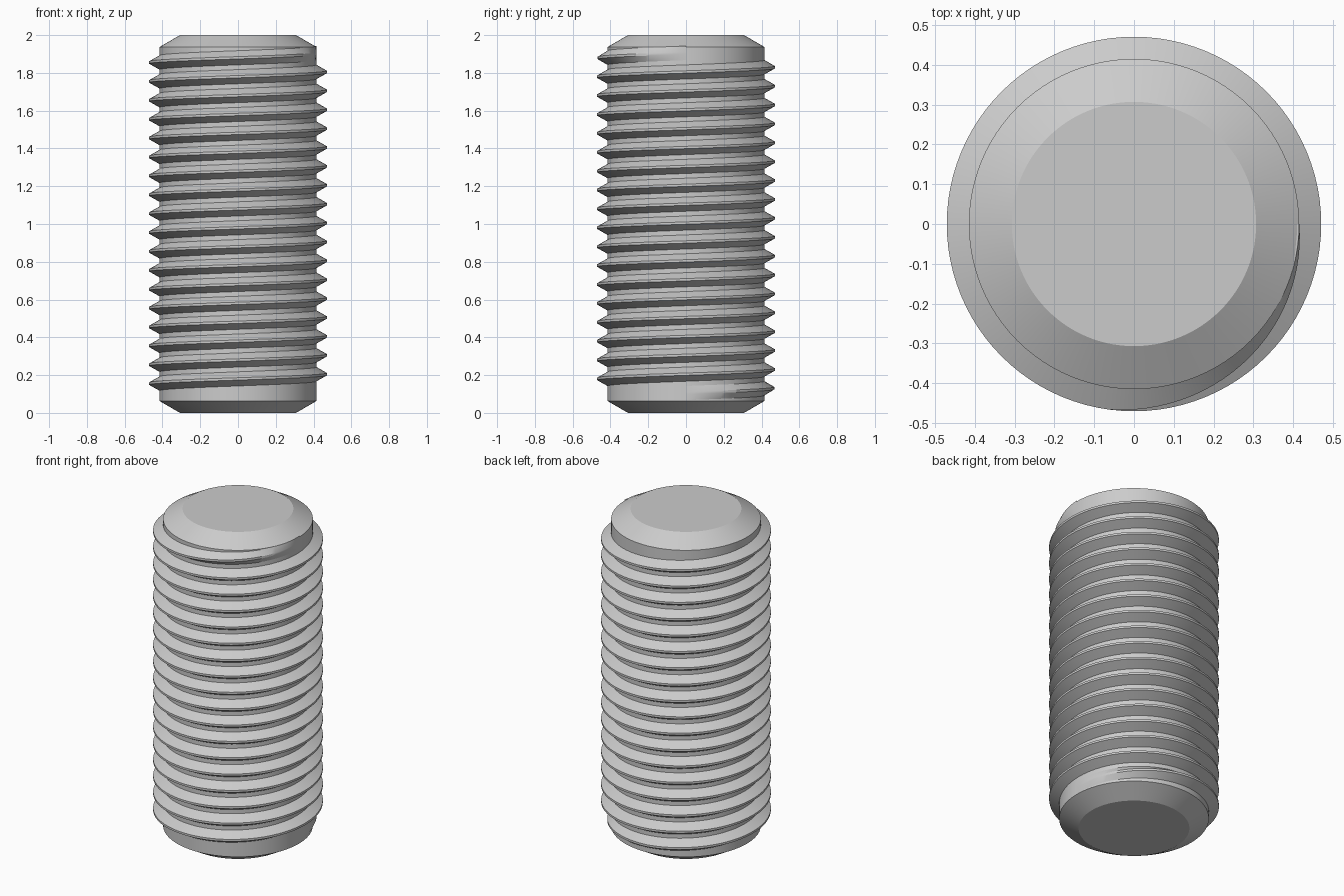
import bpy, bmesh, math

if "Cube" in bpy.data.objects:
    bpy.data.objects.remove(bpy.data.objects["Cube"], do_unlink=True)

CORE_R, CREST_R, END_R = 0.415, 0.47, 0.307
HEIGHT, CHAMFER = 2.0, 0.0625
PITCH, TURNS, START_Z = 0.1, 18, 0.105
SEG = 96                      # segments per turn
TAPER = 0.27                  # run-in and run-out length, in turns

steel = bpy.data.materials.new("grey steel")
steel.use_nodes = True
GREY = (0.6, 0.6, 0.6, 1)
steel.diffuse_color = GREY
steel.node_tree.nodes["Principled BSDF"].inputs["Base Color"].default_value = GREY


def finish(bm, name):
    bmesh.ops.recalc_face_normals(bm, faces=bm.faces)
    mesh = bpy.data.meshes.new(name)
    bm.to_mesh(mesh)
    bm.free()
    mesh.materials.append(steel)
    obj = bpy.data.objects.new(name, mesh)
    bpy.context.collection.objects.link(obj)
    bpy.ops.object.select_all(action="DESELECT")
    obj.select_set(True)
    bpy.context.view_layer.objects.active = obj
    bpy.ops.object.shade_smooth_by_angle(angle=math.radians(25))
    return obj


def skin(bm, rings, closed):
    """Bridge successive rings of points and cap both ends."""
    loops = [[bm.verts.new(p) for p in ring] for ring in rings]
    n = len(loops[0])
    for a, b in zip(loops, loops[1:]):
        for i in range(n if closed else n - 1):
            j = (i + 1) % n
            bm.faces.new((a[i], a[j], b[j], b[i]))
    bm.faces.new(loops[0])
    bm.faces.new(loops[-1])


def polar(r, turn, z):
    a = math.tau * turn
    return (r * math.cos(a), r * math.sin(a), z)


# Chamfered cylindrical core
bm = bmesh.new()
profile = [(END_R, 0), (CORE_R, CHAMFER),
           (CORE_R, HEIGHT - CHAMFER), (END_R, HEIGHT)]
skin(bm, [[polar(r, i / SEG, z) for i in range(SEG)] for r, z in profile], True)
finish(bm, "stud_core")

# Right-handed helical ridge, fading in and out at its ends
bm = bmesh.new()
rings = []
base, flat, root = PITCH * 0.375, PITCH / 16, CORE_R - 0.005
for s in range(TURNS * SEG + 1):
    turn = s / SEG
    fade = min(1, turn / TAPER, (TURNS - turn) / TAPER)
    crest = CORE_R + 0.0005 + (CREST_R - CORE_R) * fade
    z = START_Z + PITCH * turn
    section = [(root, -base), (CORE_R, -base), (crest, -flat),
               (crest, flat), (CORE_R, base), (root, base)]
    rings.append([polar(r, turn, z + dz) for r, dz in section])
skin(bm, rings, True)
finish(bm, "screw_thread")
